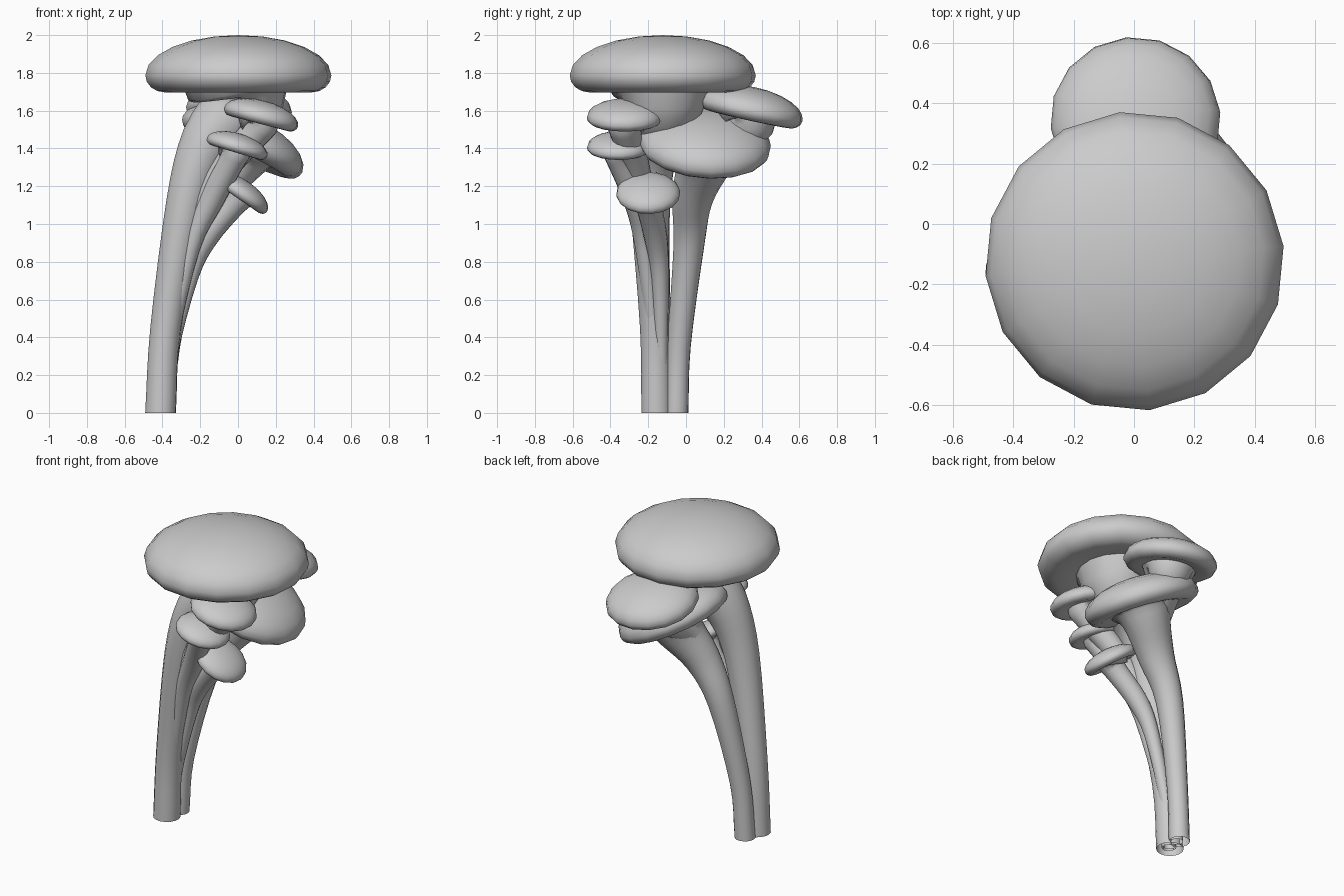
import bpy, bmesh, math
from mathutils import Vector

if "Cube" in bpy.data.objects:
    bpy.data.objects.remove(bpy.data.objects["Cube"])

SIDES = 16


def cap_profile():
    # Shallow underside, rounded lip, then an elliptical dome (fractions of cap radius)
    prof = [(0.3, -0.1), (0.6, -0.145)]
    for k in range(4):
        a = math.pi / 2 * (1 - k / 4)
        prof.append((0.79 + 0.21 * math.cos(a), -0.182 * math.sin(a)))
    for k in range(6):
        a = math.pi / 2 * k / 6
        prof.append((math.cos(a), 0.43 * math.sin(a)))
    return prof


def ring(bm, center, normal, radius):
    w = normal.normalized()
    u = Vector((0, 1, 0)).cross(w).normalized()
    v = w.cross(u)
    angles = [0.1 + math.tau * i / SIDES for i in range(SIDES)]
    return [bm.verts.new(center + radius * (math.cos(a) * u + math.sin(a) * v)) for a in angles]


def loft(bm, rings):
    for a, b in zip(rings, rings[1:]):
        for i in range(SIDES):
            j = (i + 1) % SIDES
            bm.faces.new((a[i], a[j], b[j], b[i]))


def finish(bm, name):
    mesh = bpy.data.meshes.new(name)
    bmesh.ops.recalc_face_normals(bm, faces=bm.faces)
    for f in bm.faces:
        f.smooth = True
    bm.to_mesh(mesh)
    bm.free()
    bpy.context.collection.objects.link(bpy.data.objects.new(name, mesh))


def make_cap(name, c, w, R):
    bm = bmesh.new()
    rings = [ring(bm, c + w * h * R, w, r * R) for r, h in cap_profile()]
    loft(bm, rings)
    bm.faces.new(rings[0])
    tip = bm.verts.new(c + w * 0.43 * R)
    for i in range(SIDES):
        bm.faces.new((rings[-1][i], rings[-1][(i + 1) % SIDES], tip))
    finish(bm, name)


def spline(a, b, d, e, t):
    return 0.5 * (2 * b + (d - a) * t + (2 * a - 5 * b + 4 * d - e) * t ** 2
                  + (3 * b - a - 3 * d + e) * t ** 3)


def make_stem(name, base, mid, high, thick, c, w, R):
    # Path points carry the radius as a fourth value; the stem flares into the cap
    base, mid, high = Vector(base), Vector(mid), Vector(high)
    low = base.lerp(mid, 0.2)
    P = [Vector((*q, z * c.z, r * R * thick)) for q, z, r in
         ((base, 0, 0.165), (low, 0.25, 0.165), (mid, 0.62, 0.215), (high, 0.8, 0.29))]
    for d, r in ((-0.34, 0.42), (-0.11, 0.6)):
        P.append(Vector((*(c + w * d * R), r * R)))
    P = [2 * P[0] - P[1]] + P + [2 * P[-1] - P[-2]]
    pts = [spline(*P[i - 1:i + 3], k / 4) for i in range(1, len(P) - 2) for k in range(4)]
    pts.append(P[-2])
    bm = bmesh.new()
    rings = []
    for i, s in enumerate(pts):
        if i == 0:
            n = Vector((0, 0, 1))
        elif i == len(pts) - 1:
            n = w
        else:
            n = (pts[i + 1] - pts[i - 1]).to_3d()
        rings.append(ring(bm, s.to_3d(), n, s.w))
    loft(bm, rings)
    finish(bm, name)


# name: cap center, cap lean (x, y), cap radius, stem base / middle / high (x, y), stem thickness
MUSHROOMS = {
    "main": ((0.002, -0.123, 1.787), (0, 0), 0.495,
             (-0.41, -0.155), (-0.275, -0.19), (-0.165, -0.17), 1),
    "side": ((0.025, 0.1, 1.425), (0.47, 0.09), 0.352,
             (-0.395, -0.05), (-0.265, 0.015), (-0.145, 0.035), 1.08),
    "back": ((0.005, 0.343, 1.605), (0.03, 0.22), 0.282,
             (-0.385, -0.06), (-0.25, 0.015), (-0.12, 0.07), 0.8),
    "front_upper": ((0.122, -0.323, 1.567), (0.26, 0), 0.203,
                    (-0.395, -0.14), (-0.25, -0.21), (-0.1, -0.255), 1.2),
    "front_middle": ((-0.005, -0.357, 1.408), (0.3, 0), 0.168,
                     (-0.39, -0.15), (-0.25, -0.22), (-0.14, -0.265), 1.35),
    "front_lower": ((0.015, -0.2, 1.162), (0.69, 0), 0.17,
                    (-0.385, -0.13), (-0.255, -0.137), (-0.165, -0.16), 1.25),
}

for name, (center, lean, radius, base, mid, high, thick) in MUSHROOMS.items():
    c, w = Vector(center), Vector((*lean, 1)).normalized()
    make_cap(name + "_cap", c, w, radius)
    make_stem(name + "_stem", base, mid, high, thick, c, w, radius)
